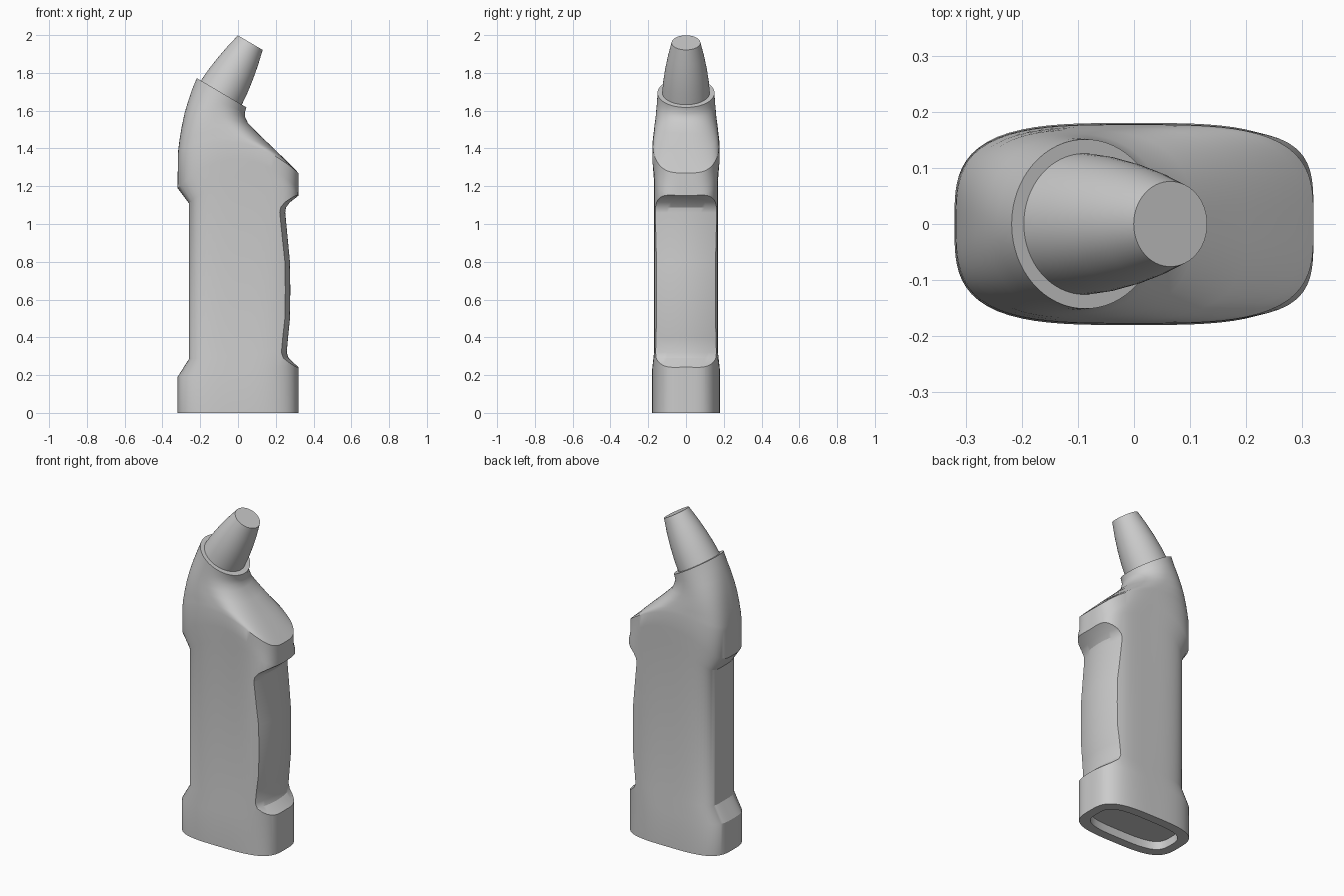
import bpy, bmesh, math

if "Cube" in bpy.data.objects:
    bpy.data.objects.remove(bpy.data.objects["Cube"])


def ring(xl, zl, xr, zr, h, n=3.4, arch=0.0, count=96):
    """Superellipse loop between a left and a right point, optionally arched along x."""
    pts = []
    for i in range(count):
        t = 2 * math.pi * i / count
        c, s = math.cos(t), math.sin(t)
        r = (abs(c) ** n + abs(s) ** n) ** (-1 / n)
        u, v = r * c, r * s
        x = (xl + xr) / 2 + u * (xr - xl) / 2
        z = (zl + zr) / 2 + u * (zr - zl) / 2 + arch * (1 - u * u)
        pts.append((x, v * h, z))
    return pts


def loft(name, rings):
    """Skin a stack of equal-length loops and cap both ends."""
    bm = bmesh.new()
    loops = [[bm.verts.new(p) for p in r] for r in rings]
    n = len(loops[0])
    for a, b in zip(loops, loops[1:]):
        for i in range(n):
            j = (i + 1) % n
            bm.faces.new((a[i], a[j], b[j], b[i]))
    bm.faces.new(loops[0][::-1])
    bm.faces.new(loops[-1])
    bmesh.ops.recalc_face_normals(bm, faces=bm.faces)
    mesh = bpy.data.meshes.new(name)
    bm.to_mesh(mesh)
    bm.free()
    ob = bpy.data.objects.new(name, mesh)
    bpy.context.collection.objects.link(ob)
    return ob


def activate(ob):
    bpy.ops.object.select_all(action='DESELECT')
    ob.select_set(True)
    bpy.context.view_layer.objects.active = ob


# Handle: recessed foot, waisted grip, flared head and tilted collar
handle = loft("handle", [ring(*r) for r in (
    (-0.265, 0.05, 0.265, 0.05, 0.125),
    (-0.265, 0.0, 0.265, 0.0, 0.125),
    (-0.32, 0.0, 0.32, 0.0, 0.18),
    (-0.32, 0.19, 0.32, 0.25, 0.18),
    (-0.26, 0.285, 0.32, 0.33, 0.17, 4.2),
    (-0.26, 1.11, 0.32, 1.16, 0.17, 4.2, 0.12),
    (-0.32, 1.19, 0.32, 1.185, 0.178, 3.4, 0.155),
    (-0.318, 1.36, 0.32, 1.27, 0.177, 3.4, 0.115),
    (-0.317, 1.385, 0.298, 1.293, 0.175, 3.3, 0.11),
    (-0.309, 1.45, 0.20, 1.39, 0.172, 3.0, 0.055),
    (-0.297, 1.52, 0.105, 1.48, 0.167, 2.7, 0.02),
    (-0.282, 1.59, 0.052, 1.535, 0.161, 2.4),
    (-0.264, 1.65, 0.038, 1.565, 0.157, 2.2),
    (-0.244, 1.71, 0.036, 1.59, 0.153, 2.0),
    (-0.218, 1.772, 0.045, 1.617, 0.151, 2.0),
)])

# Front grip panel, cut with a slightly bulged profile
profile = [(0.34, 0.225), (0.30, 0.26), (0.268, 0.29), (0.258, 0.32), (0.265, 0.40),
           (0.275, 0.5), (0.277, 0.65), (0.275, 0.8), (0.25, 1.06), (0.254, 1.087),
           (0.275, 1.115), (0.32, 1.15), (0.34, 1.165)]
ys = [-0.24 + 0.02 * i for i in range(25)]
cutter = loft("grip_cutter", [
    [(x - 0.03 * (y / 0.165) ** 2, y, z) for y in ys] + [(0.5, 0.24, z), (0.5, -0.24, z)]
    for x, z in profile])
cutter.hide_render = True
activate(handle)
cut = handle.modifiers.new("grip_panel", 'BOOLEAN')
cut.operation = 'DIFFERENCE'
cut.solver = 'EXACT'
cut.object = cutter
bpy.ops.object.modifier_apply(modifier=cut.name)
bpy.data.objects.remove(cutter, do_unlink=True)

# Tapered nozzle standing on the collar
root, end = (-0.097, 1.68), (0.065, 1.96)
tip_rings = []
for t, r in ((0, 0.127), (0.25, 0.121), (0.5, 0.110), (0.75, 0.095), (1, 0.076)):
    cx, cz = (root[k] + (end[k] - root[k]) * t for k in (0, 1))
    dx, dz = 0.862 * r, -0.507 * r
    tip_rings.append(ring(cx - dx, cz - dz, cx + dx, cz + dz, r, 2.0, 0, 64))
nozzle = loft("nozzle", tip_rings)

for ob in (handle, nozzle):
    activate(ob)
    bpy.ops.object.shade_smooth_by_angle(angle=math.radians(28))
